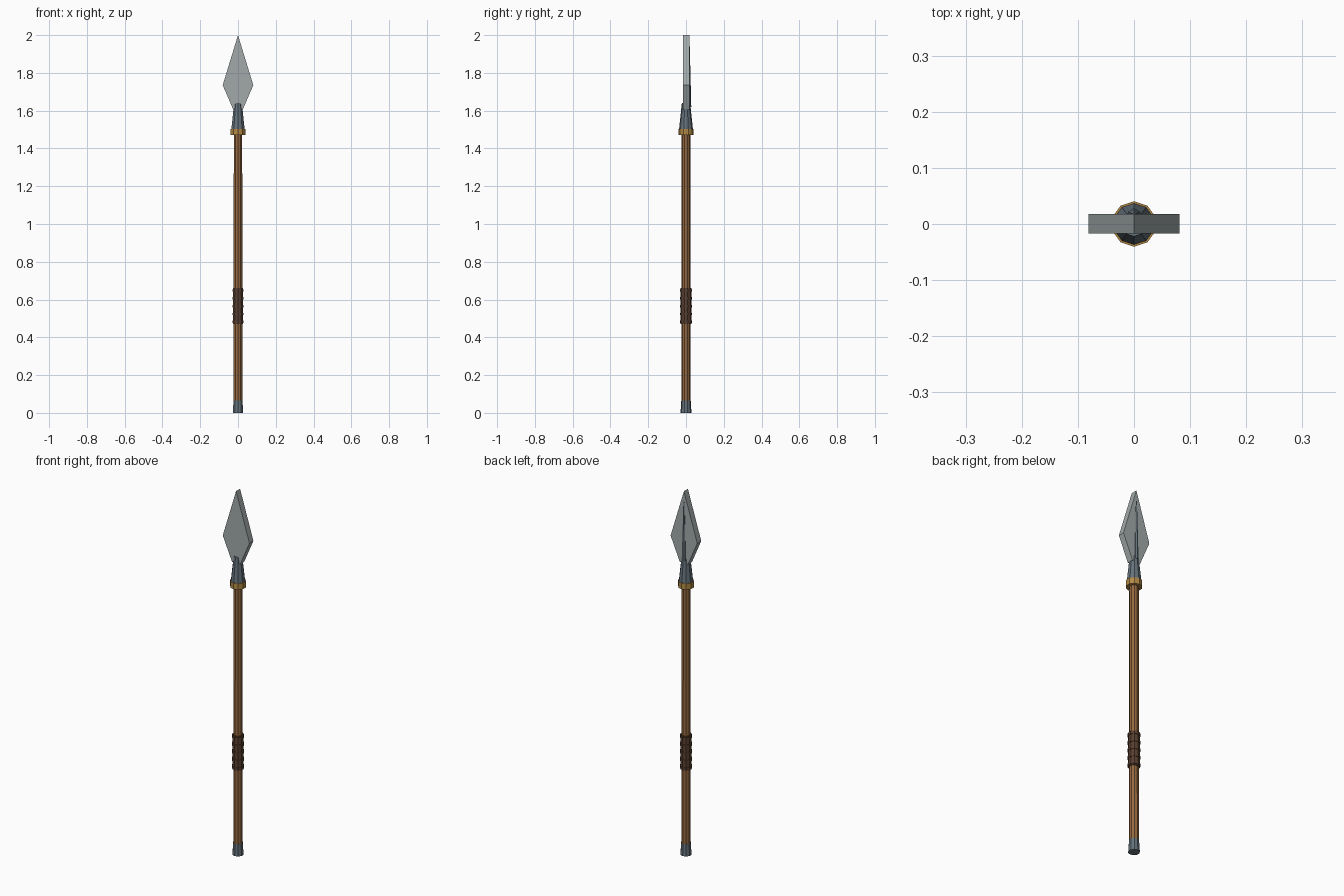
import bpy, bmesh, math

if "Cube" in bpy.data.objects:
    bpy.data.objects.remove(bpy.data.objects["Cube"])

def mat(name, rgb):
    m = bpy.data.materials.new(name)
    m.diffuse_color = (*rgb, 1)
    m.use_nodes = True
    m.node_tree.nodes["Principled BSDF"].inputs["Base Color"].default_value = m.diffuse_color
    return m

wood = mat("wood", (0.30, 0.14, 0.05))
leather = mat("leather", (0.10, 0.05, 0.03))
dark_steel = mat("dark_steel", (0.13, 0.17, 0.20))
steel = mat("steel", (0.36, 0.40, 0.40))
bronze = mat("bronze", (0.45, 0.25, 0.06))

def taper(name, z0, z1, r0, r1, material, sides=10, y=0):
    bpy.ops.mesh.primitive_cone_add(vertices=sides, radius1=r0, radius2=r1,
                                    depth=z1 - z0, location=(0, y, (z0 + z1) / 2))
    o = bpy.context.object
    o.name = name
    o.data.materials.append(material)
    return o

# Shaft and butt cap
taper("shaft", 0.03, 1.50, 0.0245, 0.0235, wood)
taper("butt_cap", 0.0, 0.065, 0.029, 0.025, dark_steel)

# Leather grip with raised bands
taper("grip", 0.47, 0.66, 0.0285, 0.0285, leather)
for i in range(5):
    z = 0.482 + i * 0.0415
    taper(f"grip_band_{i + 1}", z - 0.006, z + 0.006, 0.032, 0.032, leather)

# Collar and tapered socket
taper("collar", 1.47, 1.503, 0.0405, 0.0405, bronze)
taper("socket", 1.50, 1.64, 0.037, 0.022, dark_steel)

# Flat diamond blade, extruded through its thickness
outline = [(-0.025, 1.605), (0.025, 1.605), (0.081, 1.735), (0, 2.0), (-0.081, 1.735)]
bm = bmesh.new()
face = bm.faces.new([bm.verts.new((x, -0.0165, z)) for x, z in outline])
ext = bmesh.ops.extrude_face_region(bm, geom=[face])
bmesh.ops.translate(bm, vec=(0, 0.0345, 0),
                    verts=[v for v in ext["geom"] if isinstance(v, bmesh.types.BMVert)])
bmesh.ops.recalc_face_normals(bm, faces=bm.faces)
me = bpy.data.meshes.new("blade")
bm.to_mesh(me)
bm.free()
me.materials.append(steel)
bpy.context.collection.objects.link(bpy.data.objects.new("blade", me))

# Raised rib along the back of the blade
taper("blade_rib", 1.62, 1.94, 0.012, 0.004, dark_steel, sides=6, y=0.016)
